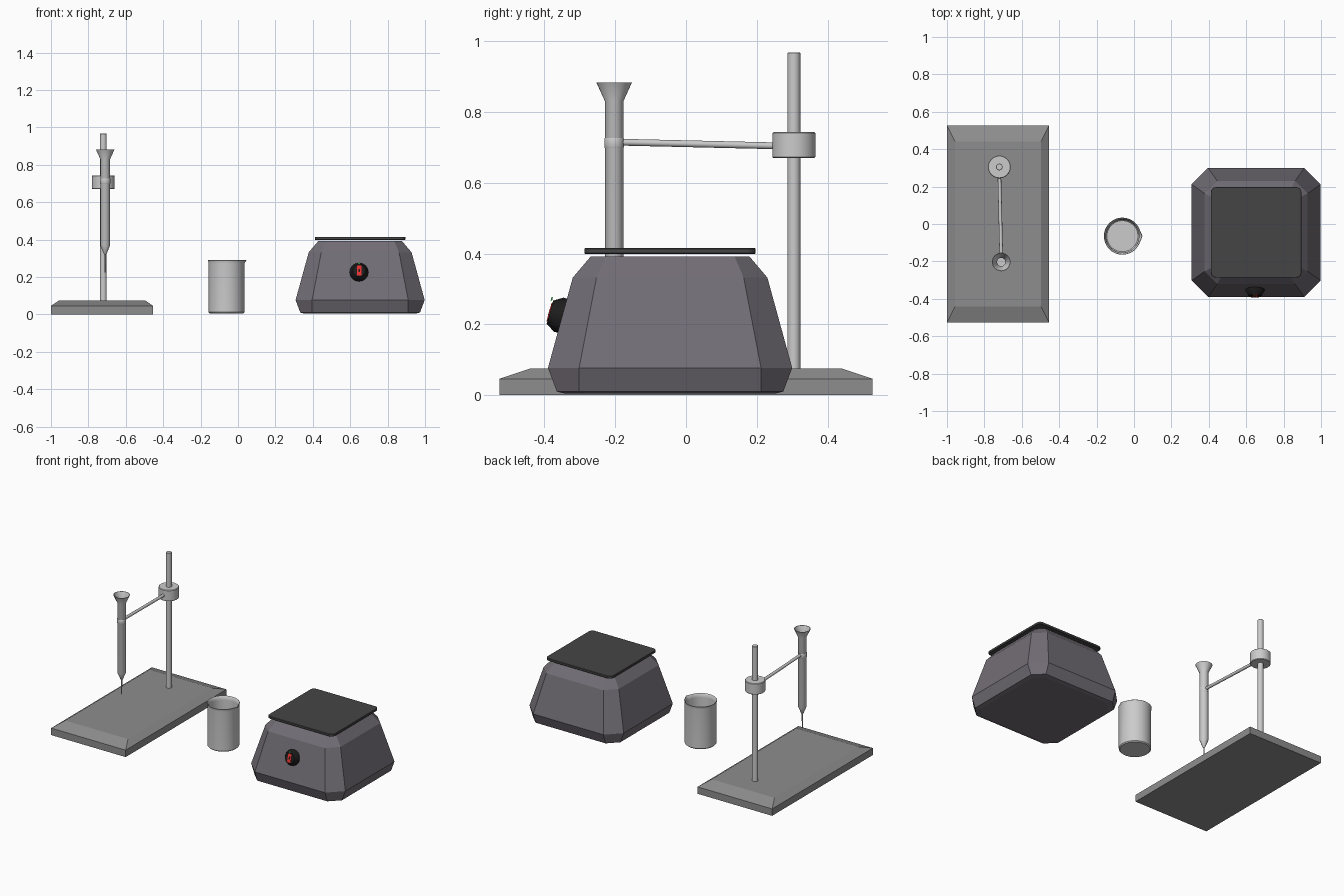
import bpy, bmesh, math
from mathutils import Vector

if "Cube" in bpy.data.objects:
    bpy.data.objects.remove(bpy.data.objects["Cube"])


def material(name, rgb):
    m = bpy.data.materials.new(name)
    m.diffuse_color = (*rgb, 1)
    m.use_nodes = True
    m.node_tree.nodes["Principled BSDF"].inputs["Base Color"].default_value = m.diffuse_color
    return m


STONE = material("stand_grey", (0.27, 0.27, 0.27))
BODY = material("body_grey", (0.17, 0.155, 0.18))
DARK = material("plate_dark", (0.06, 0.06, 0.06))
BLACK = material("knob_black", (0.012, 0.012, 0.012))
RED = material("mark_red", (0.8, 0.03, 0.03))
GREEN = material("light_green", (0.05, 0.6, 0.1))


def finish(name, bm, mat=None, smooth=False, loc=(0, 0, 0)):
    bmesh.ops.recalc_face_normals(bm, faces=bm.faces)
    me = bpy.data.meshes.new(name)
    bm.to_mesh(me)
    bm.free()
    ob = bpy.data.objects.new(name, me)
    ob.location = loc
    bpy.context.collection.objects.link(ob)
    if mat:
        me.materials.append(mat)
    if smooth:
        bpy.context.view_layer.objects.active = ob
        ob.select_set(True)
        bpy.ops.object.shade_smooth_by_angle(angle=math.radians(35))
        ob.select_set(False)
    return ob


def loft(name, rings, mat=None, smooth=False, loc=(0, 0, 0)):
    """Skin a stack of equal-length point rings and cap both ends."""
    bm = bmesh.new()
    vs = [[bm.verts.new(p) for p in r] for r in rings]
    n = len(rings[0])
    for a, b in zip(vs, vs[1:]):
        for i in range(n):
            j = (i + 1) % n
            bm.faces.new((a[i], a[j], b[j], b[i]))
    bm.faces.new(vs[0][::-1])
    bm.faces.new(vs[-1])
    return finish(name, bm, mat, smooth, loc)


def circle(r, z, n):
    return [(r * math.cos(2 * math.pi * i / n), r * math.sin(2 * math.pi * i / n), z)
            for i in range(n)]


def lathe(name, profile, loc, n=32, mat=None):
    return loft(name, [circle(r, z, n) for r, z in profile], mat, True, loc)


def rect(hx, hy, z):
    return [(-hx, -hy, z), (hx, -hy, z), (hx, hy, z), (-hx, hy, z)]


def octagon(h, f, z):
    """Square of half size h whose flat sides have half length f."""
    return [(-f, -h, z), (f, -h, z), (h, -f, z), (h, f, z),
            (f, h, z), (-f, h, z), (-h, f, z), (-h, -f, z)]


# Burette stand: bevelled base, rod, collar
loft("stand_base", [rect(.273, .527, 0), rect(.273, .527, .046), rect(.23, .441, .075)],
     STONE, loc=(-.727, 0, 0))
ROD = (-.72, .305, 0)
lathe("stand_rod", [(.018, .07), (.018, .966), (.016, .968)], ROD)
lathe("clamp_collar", [(.058, .67), (.061, .673), (.061, .74), (.058, .743)], ROD)

# Burette with open funnel and thin tip
TUBE = (-.71, -.203, 0)
lathe("burette", [(.003, .225), (.004, .32), (.008, .325), (.026, .37), (.026, .83),
                  (.05, .883), (.047, .883), (.022, .829), (.022, .371), (.006, .33)], TUBE)

# Clamp arm from collar to burette, poking slightly through the tube
a, b = Vector((-.72, .27, .704)), Vector((-.709, -.2, .715))
arm = lathe("clamp_arm", [(.0095, 0), (.0095, (b - a).length)], a, 16)
arm.rotation_euler = (b - a).to_track_quat('Z', 'Y').to_euler()
lathe("burette_clip", [(.0265, .698), (.0275, .70), (.0275, .725), (.0265, .727)], TUBE)

# Beaker with a small spout toward +x
beaker = []
for r, z, spout in [(.09, .006, 0), (.096, .012, 0), (.096, .272, 0), (.097, .282, .005),
                    (.099, .289, .008), (.097, .291, .008), (.089, .28, .006),
                    (.088, .265, 0), (.088, .024, 0), (.083, .018, 0)]:
    ring = []
    for x, y, zz in circle(r, z, 48):
        k = 1 + spout / r * math.exp(-(math.atan2(y, x) / .17) ** 2)
        ring.append((x * k, y * k, zz))
    beaker.append(ring)
loft("beaker", beaker, None, True, (-.062, -.065, 0))

# Hot plate body: stacked chamfered squares
HOT = (.653, -.045, 0)
loft("hotplate_body", [octagon(.295, .235, .004), octagon(.32, .257, .01),
                       octagon(.345, .257, .077), octagon(.275, .208, .332),
                       octagon(.224, .182, .392)], BODY, loc=HOT)


def rounded(h, c, z):
    """Square with rounded corners of radius c."""
    pts = []
    for q in range(4):
        t0 = q * math.pi / 2
        cx = (h - c) * (1 if q in (0, 3) else -1)
        cy = (h - c) * (1 if q < 2 else -1)
        for i in range(6):
            t = t0 + i * math.pi / 10
            pts.append((cx + c * math.cos(t), cy + c * math.sin(t), z))
    return pts


# Heating plate hovering just above the body
loft("heating_plate", [rounded(.24, .025, .399), rounded(.242, .027, .401),
                       rounded(.242, .027, .413), rounded(.24, .025, .415)], DARK, True, HOT)

# Dial on the sloping front face, with red pointer and green light
normal = Vector((0, -.964, .266))
turn = normal.to_track_quat('Z', 'Y').to_euler()
base = Vector((.647, -.348, .224))
knob = lathe("dial_knob", [(.05, -.012), (.05, .012), (.034, .038)], base, 16, BLACK)
mark = loft("dial_mark", [rect(.012, .027, .036), rect(.012, .027, .0405)], RED, loc=base)
slot = loft("dial_mark_slot", [rect(.004, .009, .04), rect(.004, .009, .041)], BLACK, loc=base)
lamp = lathe("dial_light", [(.005, 0), (.005, .004)], base + normal * .02 + Vector((0, -.01, .042)), 12, GREEN)
for ob in (knob, mark, slot, lamp):
    ob.rotation_euler = turn
